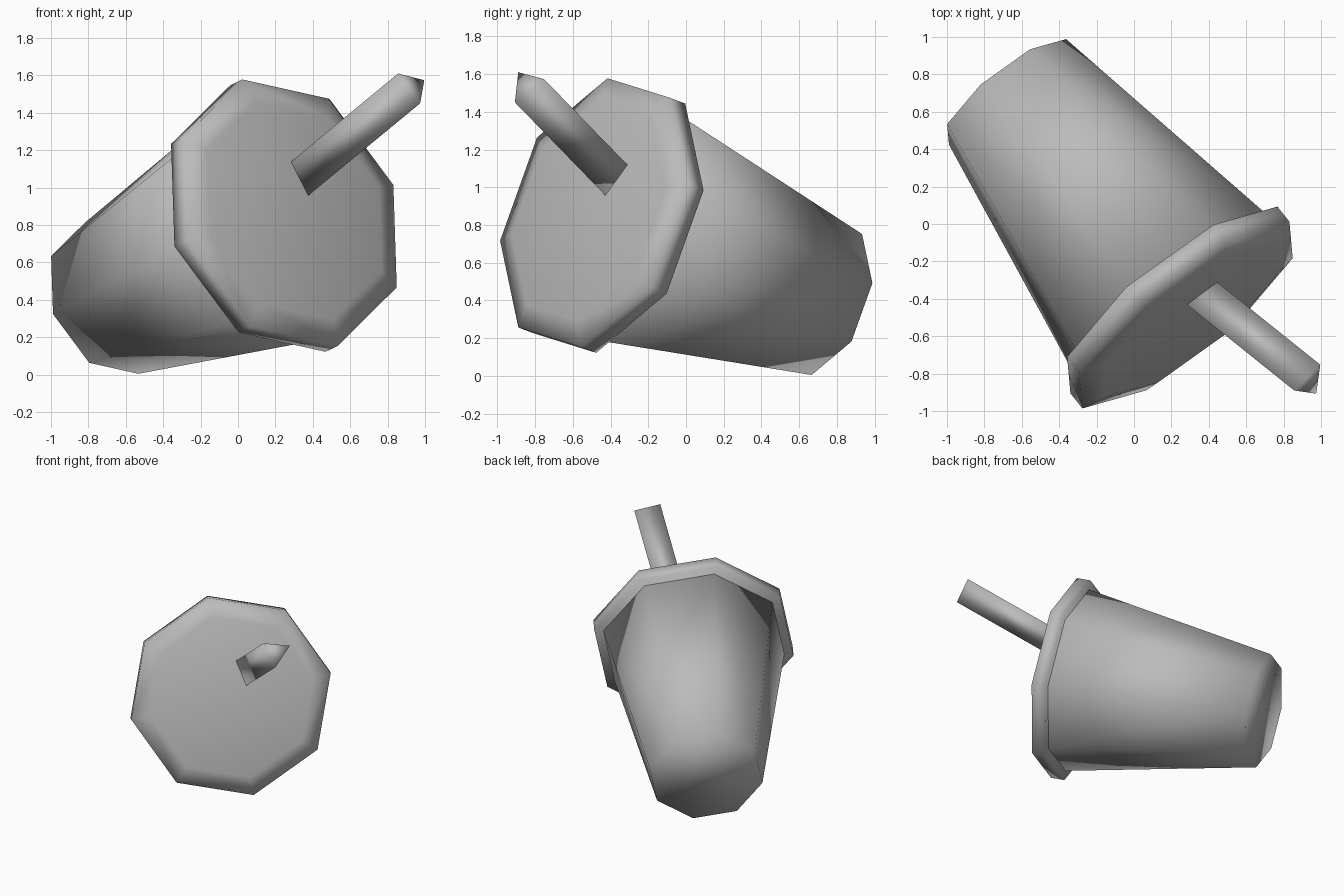
import bpy, bmesh, math
from mathutils import Vector

if "Cube" in bpy.data.objects:
    bpy.data.objects.remove(bpy.data.objects["Cube"])

grey = bpy.data.materials.new("grey")
grey.diffuse_color = (0.5, 0.5, 0.5, 1)
grey.use_nodes = True
grey.node_tree.nodes["Principled BSDF"].inputs["Base Color"].default_value = grey.diffuse_color

# Tilted frame of the cup: axis points from the base towards the lid
AXIS = Vector((0.598, -0.748, 0.287)).normalized()
UP = Vector((-0.335, 0.092, 0.938))
UP = (UP - AXIS * UP.dot(AXIS)).normalized()
SIDE = UP.cross(AXIS) * -1
if SIDE.x < 0:
    SIDE = -SIDE
BASE = Vector((-0.676, 0.706, 0.408))


def lathe(name, origin, axis, a, b, sides, profile):
    """Closed, smooth solid from (radius, height) rings around an axis."""
    bm = bmesh.new()
    rings = []
    for r, h in profile:
        ring = []
        for i in range(sides):
            t = 2 * math.pi * i / sides
            ring.append(bm.verts.new(origin + axis * h + (a * math.cos(t) + b * math.sin(t)) * r))
        rings.append(ring)
    for lo, hi in zip(rings, rings[1:]):
        for i in range(sides):
            j = (i + 1) % sides
            bm.faces.new((lo[i], lo[j], hi[j], hi[i]))
    bm.faces.new(rings[0])
    bm.faces.new(rings[-1])
    bmesh.ops.recalc_face_normals(bm, faces=bm.faces)
    for f in bm.faces:
        f.smooth = True
    mesh = bpy.data.meshes.new(name)
    bm.to_mesh(mesh)
    bm.free()
    mesh.materials.append(grey)
    obj = bpy.data.objects.new(name, mesh)
    bpy.context.collection.objects.link(obj)
    return obj


# Eight-sided tapered cup
lathe("cup", BASE, AXIS, UP, SIDE, 8, [(0.43, 0), (0.69, 1.49)])

# Wider lid with a raised, chamfered top
lathe("lid", BASE, AXIS, UP, SIDE, 8, [(0.76, 1.487), (0.76, 1.594), (0.62, 1.635)])

# Three-sided straw leaning out of the lid
tip = Vector((0.942, -0.85, 1.545))
lean = Vector((0.655, -0.525, 0.54)).normalized()
a = Vector((0.86, -0.89, 1.61)) - tip
a = (a - lean * a.dot(lean)).normalized()
lathe("straw", tip, lean, a, lean.cross(a), 3, [(0.115, -0.98), (0.115, 0)])
